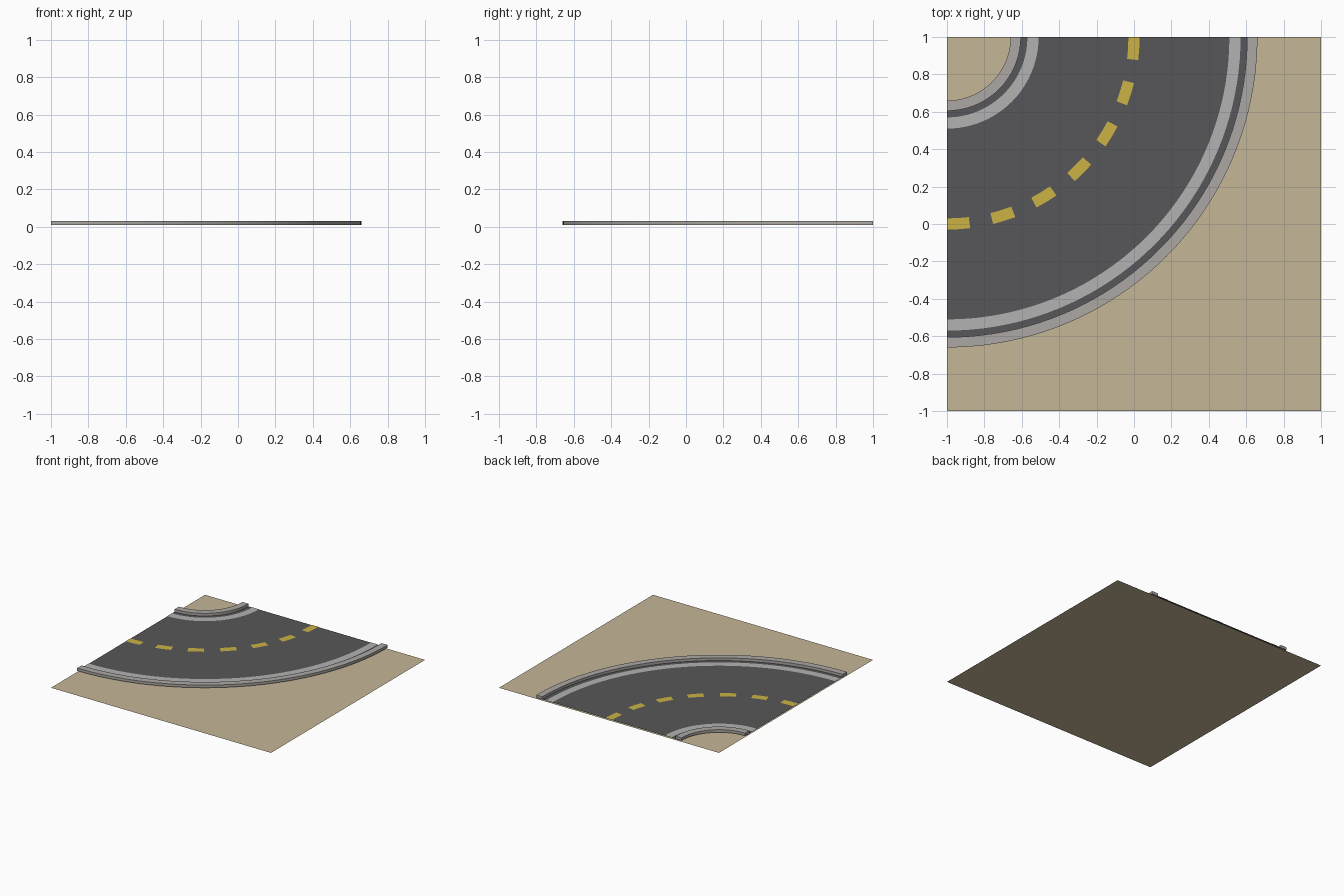
import bpy, bmesh, math

if "Cube" in bpy.data.objects:
    bpy.data.objects.remove(bpy.data.objects["Cube"])

CX, CY = -1.0, 1.0   # bend centre: back left corner of the tile


def material(name, rgb):
    m = bpy.data.materials.new(name)
    m.diffuse_color = (*rgb, 1)
    m.use_nodes = True
    m.node_tree.nodes["Principled BSDF"].inputs["Base Color"].default_value = m.diffuse_color
    return m


def add_object(name, bm, mat):
    me = bpy.data.meshes.new(name)
    bm.to_mesh(me)
    bm.free()
    ob = bpy.data.objects.new(name, me)
    bpy.context.collection.objects.link(ob)
    me.materials.append(mat)
    return ob


def sweep(bm, r0, r1, z0, z1=None, a0=0, a1=90, steps=40):
    """Flat arc strip, or a closed solid arc when z1 is given."""
    prof = [(r0, z0), (r1, z0)]
    if z1 is not None:
        prof += [(r1, z1), (r0, z1)]
    n = len(prof)
    rings = []
    for i in range(steps + 1):
        t = math.radians(a0 + (a1 - a0) * i / steps)
        rings.append([bm.verts.new((CX + r * math.cos(t), CY - r * math.sin(t), z))
                      for r, z in prof])
    for a, b in zip(rings, rings[1:]):
        for k in range(n if n > 2 else 1):
            j = (k + 1) % n
            bm.faces.new((a[k], b[k], b[j], a[j]))
    if n > 2:
        bm.faces.new(rings[0])
        bm.faces.new(rings[-1][::-1])
        bmesh.ops.recalc_face_normals(bm, faces=bm.faces)
    else:
        for f in bm.faces:
            f.normal_update()
            if f.normal.z < 0:
                f.normal_flip()


sand = material("sand", (0.56, 0.47, 0.31))
asphalt = material("asphalt", (0.095, 0.095, 0.1))
paint = material("white_paint", (0.45, 0.45, 0.45))
yellow = material("yellow_paint", (0.6, 0.45, 0.06))
concrete = material("concrete", (0.41, 0.39, 0.37))

# Ground tile
bm = bmesh.new()
bmesh.ops.create_grid(bm, x_segments=1, y_segments=1, size=1)
add_object("ground", bm, sand)

# Road surface
bm = bmesh.new()
sweep(bm, 0.395, 1.605, 0.01)
add_object("road", bm, asphalt)

# Edge lines and raised kerbs on both sides of the bend
for side, line, kerb in (("inner", (0.43, 0.49), (0.34, 0.395)),
                         ("outer", (1.51, 1.57), (1.605, 1.66))):
    bm = bmesh.new()
    sweep(bm, *line, 0.012)
    add_object(side + "_edge_line", bm, paint)
    bm = bmesh.new()
    sweep(bm, *kerb, 0.01, 0.032)
    ob = add_object(side + "_kerb", bm, concrete)
    bpy.ops.object.select_all(action='DESELECT')
    ob.select_set(True)
    bpy.context.view_layer.objects.active = ob
    bpy.ops.object.shade_smooth_by_angle(angle=math.radians(30))

# Dashed centre line: seven dashes with equal gaps
bm = bmesh.new()
step = 90 / 13
for i in range(7):
    sweep(bm, 0.97, 1.03, 0.012, a0=2 * i * step, a1=(2 * i + 1) * step, steps=2)
add_object("centre_dashes", bm, yellow)
